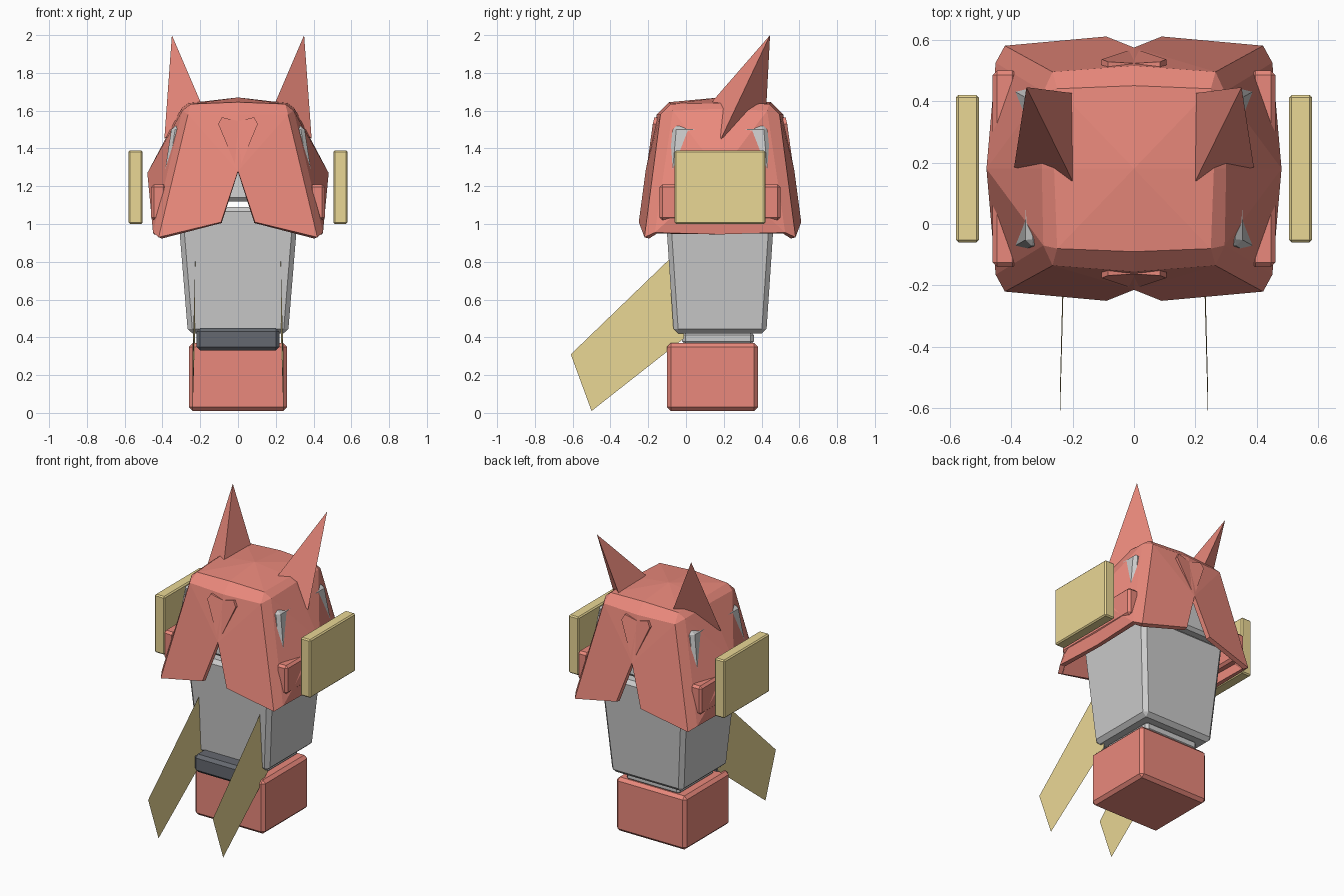
import bpy, bmesh

if "Cube" in bpy.data.objects:
    bpy.data.objects.remove(bpy.data.objects["Cube"])

def material(name, rgb):
    m = bpy.data.materials.new(name)
    m.diffuse_color = (*rgb, 1)
    m.use_nodes = True
    m.node_tree.nodes["Principled BSDF"].inputs["Base Color"].default_value = m.diffuse_color
    return m

RED = material("red", (0.82, 0.25, 0.20))
YELLOW = material("yellow", (0.82, 0.68, 0.30))
DARK = material("dark", (0.13, 0.14, 0.16))
GREY = material("grey", (0.62, 0.62, 0.62))
MID = 0.18  # depth centre of the head and torso


def mesh_object(name, verts, faces, mat, y=0.0, mirror=(True, False), closed=True):
    bm = bmesh.new()
    vs = [bm.verts.new(v) for v in verts]
    for f in faces:
        bm.faces.new([vs[i] for i in f])
    bmesh.ops.recalc_face_normals(bm, faces=bm.faces)
    bm.faces.ensure_lookup_table()
    if not closed and bm.faces[0].normal.z < 0:
        bmesh.ops.reverse_faces(bm, faces=bm.faces)
    me = bpy.data.meshes.new(name)
    bm.to_mesh(me)
    bm.free()
    me.materials.append(mat)
    ob = bpy.data.objects.new(name, me)
    ob.location.y = y
    bpy.context.collection.objects.link(ob)
    if any(mirror):
        mod = ob.modifiers.new("mirror", 'MIRROR')
        mod.use_axis = (mirror[0], mirror[1], False)
    return ob


def block(name, z0, half0, z1, half1, y, mat, bevel, x=0.0):
    """Chamfered box, optionally tapered from half0 to half1; x != 0 gives a mirrored pair."""
    verts = [(x + sx * h[0], sy * h[1], z)
             for z, h in ((z0, half0), (z1, half1))
             for sx, sy in ((-1, -1), (1, -1), (1, 1), (-1, 1))]
    faces = [(3, 2, 1, 0), (4, 5, 6, 7)] + [
        (i, (i + 1) % 4, (i + 1) % 4 + 4, i + 4) for i in range(4)]
    ob = mesh_object(name, verts, faces, mat, y, (x != 0, False))
    b = ob.modifiers.new("bevel", 'BEVEL')
    b.width, b.segments, b.limit_method = bevel, 1, 'ANGLE'
    return ob


# Stacked body
block("base", 0.01, (0.26, 0.24), 0.37, (0.26, 0.24), 0.14, RED, 0.02)
block("neck_joint", 0.36, (0.20, 0.19), 0.43, (0.20, 0.19), 0.17, GREY, 0.018)
block("front_bar", 0.33, (0.22, 0.06), 0.45, (0.22, 0.06), -0.10, DARK, 0.02)
block("torso", 0.42, (0.265, 0.245), 1.09, (0.32, 0.29), MID, GREY, 0.025)
block("inner_head", 1.12, (0.412, 0.285), 1.52, (0.35, 0.25), MID, GREY, 0.02)

# Side fittings
block("side_rail", 1.02, (0.04, 0.32), 1.21, (0.04, 0.32), MID, RED, 0.015, x=0.42)
block("side_plate", 1.0, (0.037, 0.24), 1.39, (0.037, 0.24), MID, YELLOW, 0.008, x=0.542)

# Hood: one quarter, mirrored both ways about its own origin
hood_points = [
    (0, 0, 1.67), (0, -0.27, 1.645), (0.25, -0.26, 1.635), (0.26, 0, 1.64),         # top
    (0, -0.335, 1.58), (0.265, -0.315, 1.58), (0.295, -0.25, 1.60), (0.30, 0, 1.61),  # shoulder
    (0, -0.394, 1.28), (0.09, -0.43, 1.01), (0.42, -0.40, 0.93),                    # front flap
    (0.45, -0.345, 0.955), (0.48, 0, 1.27), (0.445, 0, 0.945)]                      # side
hood_faces = [
    (0, 1, 2), (0, 2, 3), (1, 4, 5, 2), (2, 6, 7, 3), (2, 5, 6),
    (4, 8, 5), (8, 9, 10, 5), (5, 10, 11, 6), (6, 12, 7), (6, 11, 12), (11, 13, 12)]
hood = mesh_object("hood", hood_points, hood_faces, RED, MID, (True, True), closed=False)
thick = hood.modifiers.new("thickness", 'SOLIDIFY')
thick.thickness, thick.offset = 0.03, -1

# Overlapping flap ends that cross above the notches
outline = [(0, 1.28), (0.105, 1.53), (0.085, 1.565), (0, 1.545)]
tab = [(x, -(0.43 - 0.18 * (z - 1.01) + 0.1 * (x + 0.09)) + d, z)
       for d in (0, 0.06) for x, z in outline]
mesh_object("flap_end", tab,
            [(0, 1, 2, 3), (7, 6, 5, 4), (0, 4, 5, 1), (1, 5, 6, 2), (2, 6, 7, 3)],
            RED, MID, (True, True))

# Pointed ears
mesh_object("ear", [(0.35, 0.445, 2.0), (0.20, 0.14, 1.65), (0.195, 0.425, 1.62), (0.39, 0.185, 1.45)],
            [(0, 1, 2), (0, 2, 3), (0, 3, 1), (1, 3, 2)], RED)

# Flat arms reaching forward
mesh_object("arm", [(0.225, -0.05, 0.85), (0.24, -0.61, 0.31), (0.24, -0.50, 0.01), (0.228, -0.01, 0.395)],
            [(0, 1, 2, 3)], YELLOW)
